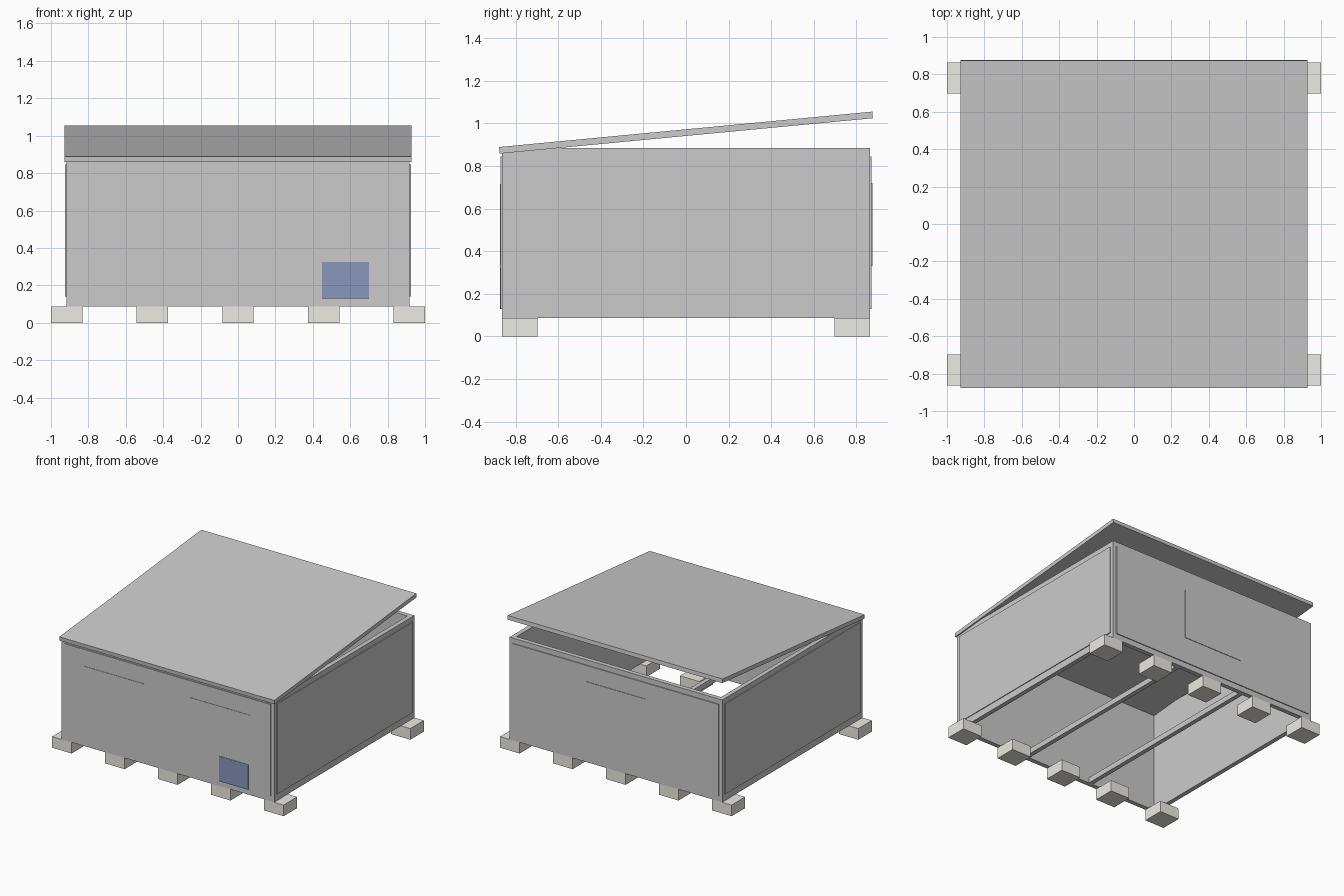
import bpy
import math

if "Cube" in bpy.data.objects:
    bpy.data.objects.remove(bpy.data.objects["Cube"])


def material(name, rgb):
    m = bpy.data.materials.new(name)
    m.diffuse_color = (*rgb, 1)
    m.use_nodes = True
    m.node_tree.nodes["Principled BSDF"].inputs["Base Color"].default_value = m.diffuse_color
    return m


def box(name, x, y, z, mat=None):
    """Box from (min, max) ranges on each axis."""
    bpy.ops.mesh.primitive_cube_add(
        size=1, location=[(a + b) / 2 for a, b in (x, y, z)])
    ob = bpy.context.object
    ob.name = name
    ob.scale = [b - a for a, b in (x, y, z)]
    bpy.ops.object.transform_apply(location=False, rotation=False, scale=True)
    if mat:
        ob.data.materials.append(mat)
    return ob


def span(sign, a, b):
    """Range a..b mirrored to the given side."""
    return tuple(sorted((sign * a, sign * b)))


stone = material("paving_stone", (0.85, 0.83, 0.77))
blue = material("blue_hatch", (0.25, 0.31, 0.50))

W, D = 0.918, 0.864      # half width and depth of the box
T = 0.035                # timber thickness
BASE, FLOOR, TOP = 0.087, 0.13, 0.885

# Foundation blocks, front and back rows
for sy, row in ((-1, "front"), (1, "back")):
    for i in range(5):
        cx = -0.915 + i * 0.4575
        box(f"{row}_block_{i + 1}", (cx - 0.084, cx + 0.084),
            span(sy, 0.698, 0.864), (0, BASE), stone)

# Base frame: rim beams and two joists
for s, fb, lr in ((-1, "front", "left"), (1, "back", "right")):
    box(f"{fb}_base_beam", (-W, W), span(s, D - T, D), (BASE, FLOOR))
    box(f"{lr}_base_beam", span(s, W - T, W), (-D + T, D - T), (BASE, FLOOR))
    box(f"{lr}_joist", span(s, 0.277, 0.312), (-D + T, D - T), (BASE, FLOOR))

# Walls with thin cladding sheets outside
for s, fb, lr in ((-1, "front", "left"), (1, "back", "right")):
    top = 0.868 if s < 0 else TOP
    box(f"{fb}_wall", (-W + T, W - T), span(s, D - T, D), (FLOOR, top))
    box(f"{lr}_wall", span(s, W - T, W), (-D, D), (FLOOR, TOP))
    box(f"{fb}_cladding", (-0.89, 0.89), span(s, D, D + 0.007), (FLOOR, 0.845))
    box(f"{lr}_cladding", span(s, W, W + 0.006), (-0.834, 0.834), (0.14, 0.845))

# Window sheets: two at the front, one at the back
for s, lr in ((-1, "left"), (1, "right")):
    box(f"front_{lr}_window", span(s, 0.2, 0.715), (-D - 0.010, -D - 0.007), (0.33, 0.715))
box("back_window", (-0.257, 0.257), (D + 0.007, D + 0.011), (0.33, 0.72))

# Small coloured hatch at the front
box("front_hatch", (0.45, 0.70), (-D - 0.010, -D - 0.007), (FLOOR, 0.325), blue)

# Sloping roof sheet
angle = math.atan2(0.166, 1.75)
half = 0.876 / math.cos(angle)
roof = box("roof", (-0.928, 0.928), (-half, half), (-0.0155, 0.0155))
roof.location = (0, 0, 0.957)
roof.rotation_euler.x = angle
